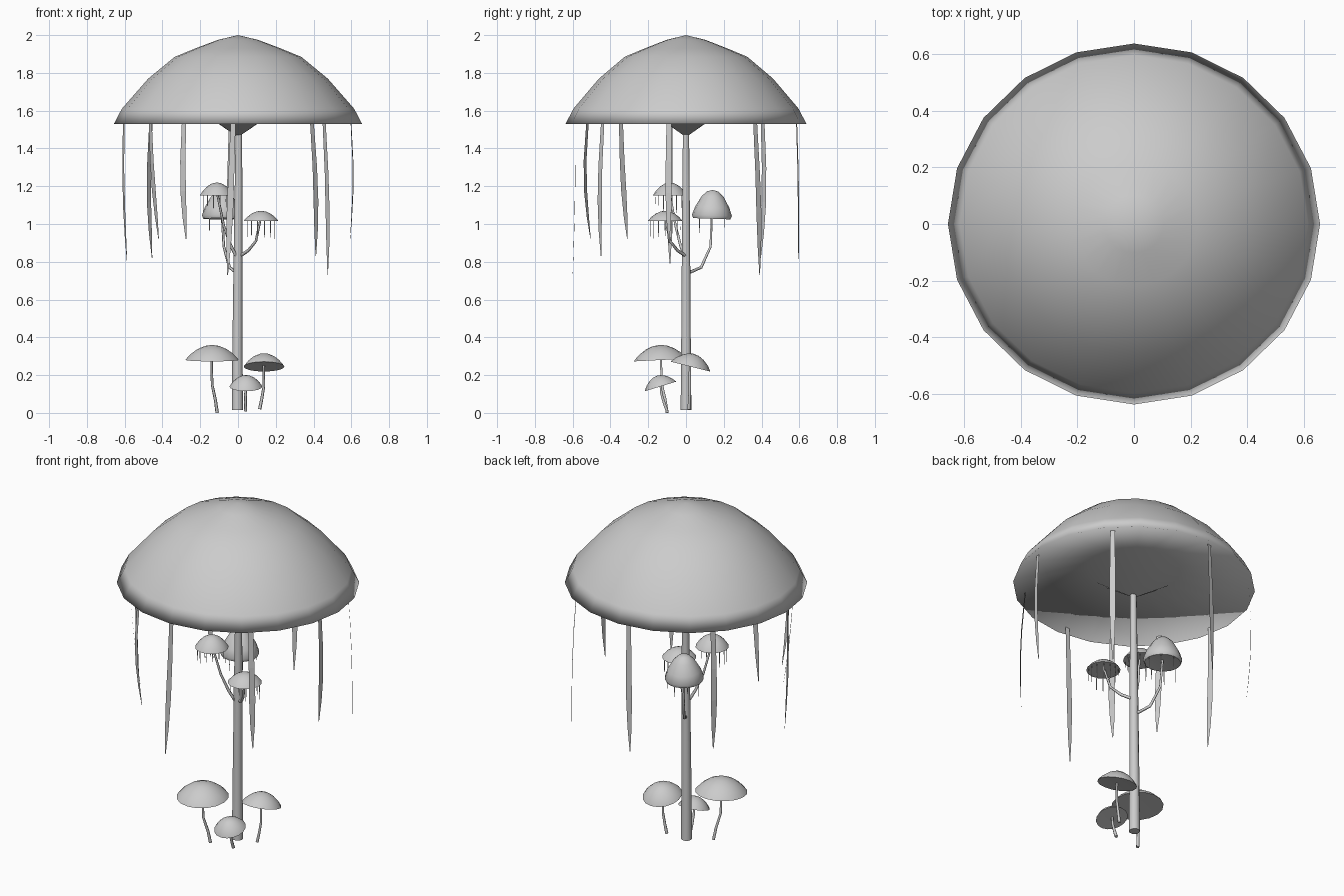
import bpy, bmesh, math, random
from mathutils import Vector, Matrix

random.seed(4)
if "Cube" in bpy.data.objects:
    bpy.data.objects.remove(bpy.data.objects["Cube"])

grey = bpy.data.materials.new("plain_grey")
grey.use_nodes = True
grey.diffuse_color = (0.6, 0.6, 0.6, 1)
grey.node_tree.nodes["Principled BSDF"].inputs["Base Color"].default_value = (0.6, 0.6, 0.6, 1)


def finish(name, bm, smooth=None):
    """Turn the mesh into an object; only closed, smooth parts need their normals set."""
    if smooth:
        bmesh.ops.recalc_face_normals(bm, faces=bm.faces)
    mesh = bpy.data.meshes.new(name)
    bm.to_mesh(mesh)
    bm.free()
    mesh.materials.append(grey)
    ob = bpy.data.objects.new(name, mesh)
    bpy.context.collection.objects.link(ob)
    if smooth:
        bpy.ops.object.select_all(action='DESELECT')
        ob.select_set(True)
        bpy.context.view_layer.objects.active = ob
        bpy.ops.object.shade_smooth_by_angle(angle=math.radians(smooth))


def skin(bm, rings):
    """Join successive rings; a one-vertex ring becomes a fan."""
    for a, b in zip(rings, rings[1:]):
        n = max(len(a), len(b))
        for i in range(n):
            j = (i + 1) % n
            quad = [a[i % len(a)], a[j % len(a)], b[j % len(b)], b[i % len(b)]]
            bm.faces.new(list(dict.fromkeys(quad)))


def lathe(name, profile, sides, matrix, smooth):
    bm = bmesh.new()
    rings = []
    for r, z in profile:
        count = sides if r > 0 else 1
        angles = [math.tau * i / sides for i in range(count)]
        rings.append([bm.verts.new((r * math.cos(a), r * math.sin(a), z)) for a in angles])
    skin(bm, rings)
    bm.transform(matrix)
    finish(name, bm, smooth)


def tube(name, points, r0, r1, sides):
    """Tapered tube along a path, with capped ends."""
    bm = bmesh.new()
    pts = [Vector(p) for p in points]
    rings = []
    for i, p in enumerate(pts):
        way = (pts[min(i + 1, len(pts) - 1)] - pts[max(i - 1, 0)]).normalized()
        side = way.cross(Vector((0, 1, 0))).normalized()
        other = way.cross(side)
        r = r0 + (r1 - r0) * i / (len(pts) - 1)
        rings.append([bm.verts.new(p + r * (side * math.cos(a) + other * math.sin(a)))
                      for a in (math.tau * k / sides for k in range(sides))])
    skin(bm, rings)
    bm.faces.new(rings[0])
    bm.faces.new(rings[-1])
    finish(name, bm, 65)


def ribbon(bm, path, widths, across):
    """Flat strip that tapers to its end."""
    rows = [[bm.verts.new(Vector(p) + across * w * s) for s in (-0.5, 0.5)]
            for p, w in zip(path, widths)]
    for a, b in zip(rows, rows[1:]):
        bm.faces.new((a[0], a[1], b[1], b[0]))


# Great cap with a shallow underside that dips to meet the stem
cap = [(0, 2.0), (0.105, 1.975), (0.225, 1.93), (0.335, 1.885), (0.475, 1.77),
       (0.615, 1.61), (0.657, 1.53), (0.25, 1.63), (0, 1.46)]
lathe("great_cap", cap, 20, Matrix.Diagonal((1, 0.97, 1, 1)), 180)

# Main stem
tube("main_stem", [(-0.003, 0, 0.015), (-0.003, 0, 0.35), (0, 0, 0.8), (0.003, 0, 1.2), (0.004, 0, 1.5)],
     0.03, 0.017, 10)

# Hanging ribbons: x, y, lower end, radial bow, tip drift in x and y, twist
hangers = [(-0.605, -0.085, 0.79, 0.01, 0.018, 0, 10), (-0.46, 0.405, 0.82, 0.02, 0.005, -0.01, 0),
           (-0.465, -0.345, 0.92, 0.01, 0.045, 0.035, 0), (-0.285, -0.52, 0.92, 0.025, 0.01, 0.015, 0),
           (-0.035, 0.585, 0.77, 0.005, -0.015, 0.01, 8), (-0.025, -0.585, 0.73, -0.005, -0.03, -0.015, 0),
           (0.39, -0.44, 0.83, 0.015, 0.022, -0.01, 0), (0.455, 0.365, 0.73, 0.01, 0.02, 0.025, 0),
           (0.597, -0.09, 0.9, 0.015, -0.005, 0, 0)]
bm = bmesh.new()
for x, y, low, bow, dx, dy, twist in hangers:
    out = Vector((x, y, 0)).normalized()
    across = Matrix.Rotation(math.radians(90 + twist), 3, 'Z') @ out
    path = []
    for t in (0, 0.35, 0.6, 0.82, 1):
        p = Vector((x + dx * t, y + dy * t, 0)) + out * bow * math.sin(math.pi * t)
        p.z = 1.56 + (low - 1.56) * t
        path.append(p)
    ribbon(bm, path, (0.026, 0.031, 0.034, 0.024, 0.004), across)
finish("hanging_ribbons", bm)


def mushroom(name, centre, rim, radius, height, tilt, stalk, tall=False, fringe=0):
    """Small cap at the end of a curved stalk, with optional threads at the rim."""
    place = Matrix.Translation((*centre, rim)) @ Matrix.Rotation(math.radians(tilt), 4, 'X')
    if tall:
        shape = [(0, 1), (0.28, 0.95), (0.55, 0.76), (0.85, 0.38), (1, 0.07), (0.93, -0.05)]
    else:
        shape = [(0, 1), (0.27, 0.93), (0.55, 0.72), (0.8, 0.4), (0.95, 0.12), (1, 0)]
    profile = [(r * radius, z * height) for r, z in shape] + [(0, 0.06 * height)]
    lathe(name + "_cap", profile, 16, place, 60)
    tube(name + "_stalk", stalk, 0.009, 0.006, 6)
    if fringe:
        bm = bmesh.new()
        for i in range(fringe):
            a = math.tau * i / fringe
            out = Vector((math.cos(a), math.sin(a), 0))
            top = place @ (out * radius * 0.88)
            drop = Vector((0, 0, -random.uniform(0.04, 0.1)))
            ribbon(bm, [top, top + drop * 0.5, top + drop], (0.005, 0.006, 0.002),
                   Vector((-out.y, out.x, 0)))
        finish(name + "_fringe", bm)


# Mushrooms on the ground
mushroom("ground_large", (-0.137, -0.135), 0.28, 0.141, 0.08, 3,
         [(-0.11, -0.1, 0), (-0.12, -0.11, 0.07), (-0.137, -0.128, 0.15), (-0.14, -0.133, 0.29)])
mushroom("ground_middle", (0.138, 0.024), 0.245, 0.108, 0.07, -14,
         [(0.115, 0.015, 0.02), (0.125, 0.018, 0.07), (0.137, 0.02, 0.14), (0.137, 0.02, 0.25)])
mushroom("ground_small", (0.042, -0.135), 0.14, 0.087, 0.06, 17,
         [(0.04, -0.1, 0.01), (0.04, -0.115, 0.05), (0.04, -0.13, 0.1), (0.04, -0.135, 0.15)])

# Mushrooms branching from the stem
mushroom("branch_upper", (-0.112, -0.085), 1.15, 0.09, 0.07, 0,
         [(-0.01, -0.01, 0.83), (-0.04, -0.03, 0.89), (-0.075, -0.055, 0.99),
          (-0.11, -0.085, 1.16)], fringe=14)
mushroom("branch_right", (0.122, -0.11), 1.015, 0.092, 0.055, 0,
         [(0.01, 0, 0.83), (0.055, -0.045, 0.86), (0.095, -0.085, 0.91),
          (0.12, -0.11, 1.03)], fringe=14)
mushroom("branch_back", (-0.085, 0.137), 1.035, 0.106, 0.145, -2,
         [(-0.005, 0.01, 0.74), (-0.045, 0.08, 0.77), (-0.075, 0.13, 0.88),
          (-0.085, 0.137, 1.05)], tall=True, fringe=8)
